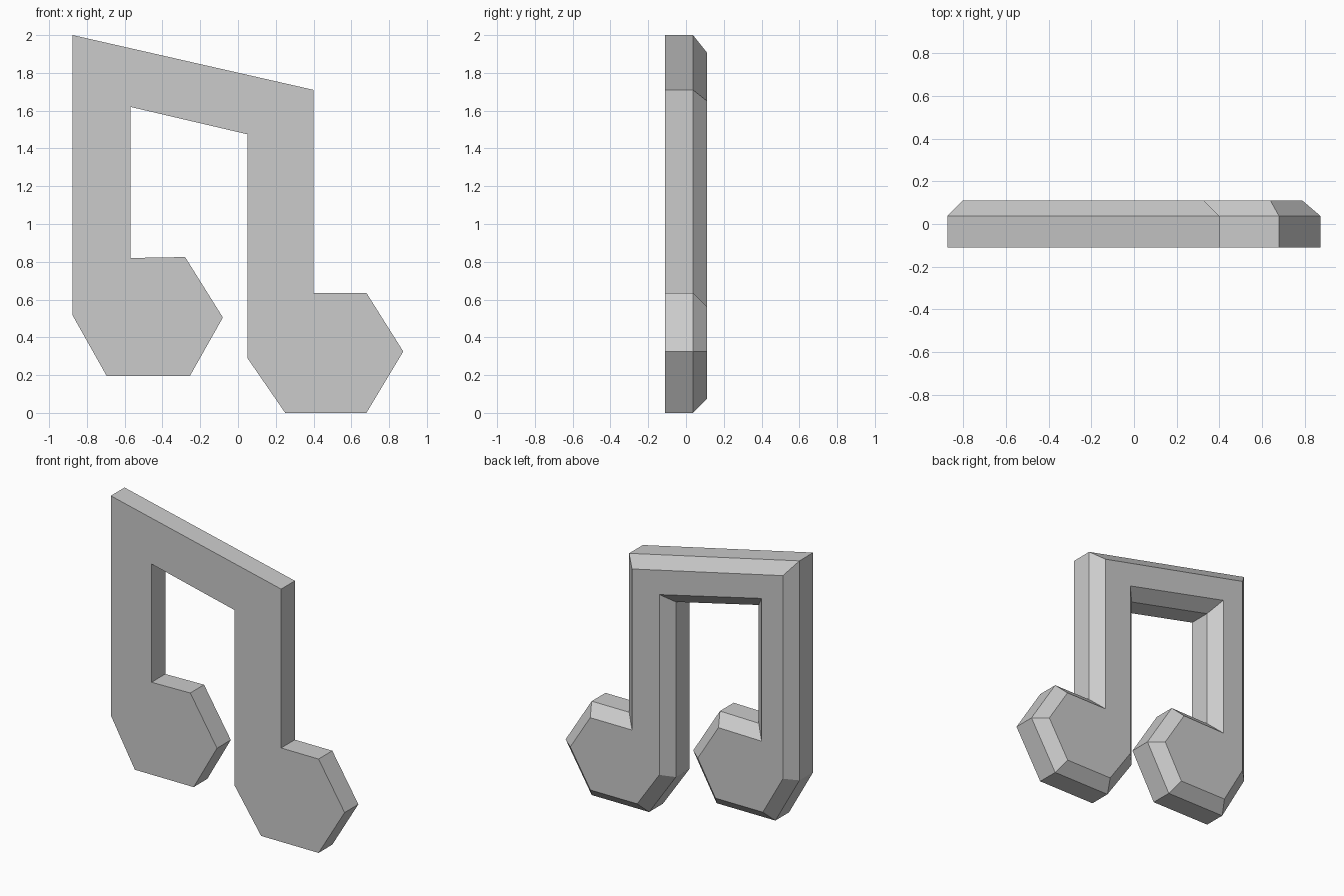
import bpy, bmesh
from mathutils import Vector

default = bpy.data.objects.get("Cube")
if default:
    bpy.data.objects.remove(default, do_unlink=True)

FRONT_Y, EDGE_Y, BACK_Y, BEVEL = -0.11, 0.037, 0.11, 0.073

# Outline of the beamed note, counter-clockwise seen from the front (x, z)
OUTLINE = [Vector(p) for p in (
    (-0.875, 2.0), (-0.875, 0.515), (-0.695, 0.195), (-0.255, 0.195),
    (-0.08, 0.505), (-0.28, 0.825), (-0.57, 0.82), (-0.57, 1.62),
    (0.05, 1.475), (0.05, 0.29), (0.25, 0), (0.68, 0),
    (0.875, 0.325), (0.68, 0.635), (0.40, 0.635), (0.40, 1.71))]


def inset(points, distance):
    """Move every edge inward by the same distance, with mitred corners."""
    result = []
    for i, p in enumerate(points):
        a = (p - points[i - 1]).normalized()
        b = (points[(i + 1) % len(points)] - p).normalized()
        na, nb = Vector((-a.y, a.x)), Vector((-b.y, b.x))
        result.append(p + (na + nb) * distance / (1 + na.dot(nb)))
    return result


# Straight front slab and chamfered back, built as three stacked rings
bm = bmesh.new()
rings = [[bm.verts.new((p.x, y, p.y)) for p in points] for points, y in (
    (OUTLINE, FRONT_Y), (OUTLINE, EDGE_Y), (inset(OUTLINE, BEVEL), BACK_Y))]
bm.faces.new(rings[0])
bm.faces.new(reversed(rings[-1]))
for near, far in zip(rings, rings[1:]):
    for i in range(len(near)):
        bm.faces.new((near[i], near[i - 1], far[i - 1], far[i]))
bmesh.ops.recalc_face_normals(bm, faces=bm.faces)

mesh = bpy.data.meshes.new("music_note")
bm.to_mesh(mesh)
bm.free()
note = bpy.data.objects.new("music_note", mesh)
bpy.context.collection.objects.link(note)

# Plain grey finish
grey = bpy.data.materials.new("light_grey")
grey.use_nodes = True
color = (0.6, 0.6, 0.6, 1)
grey.diffuse_color = color
grey.node_tree.nodes["Principled BSDF"].inputs["Base Color"].default_value = color
mesh.materials.append(grey)
